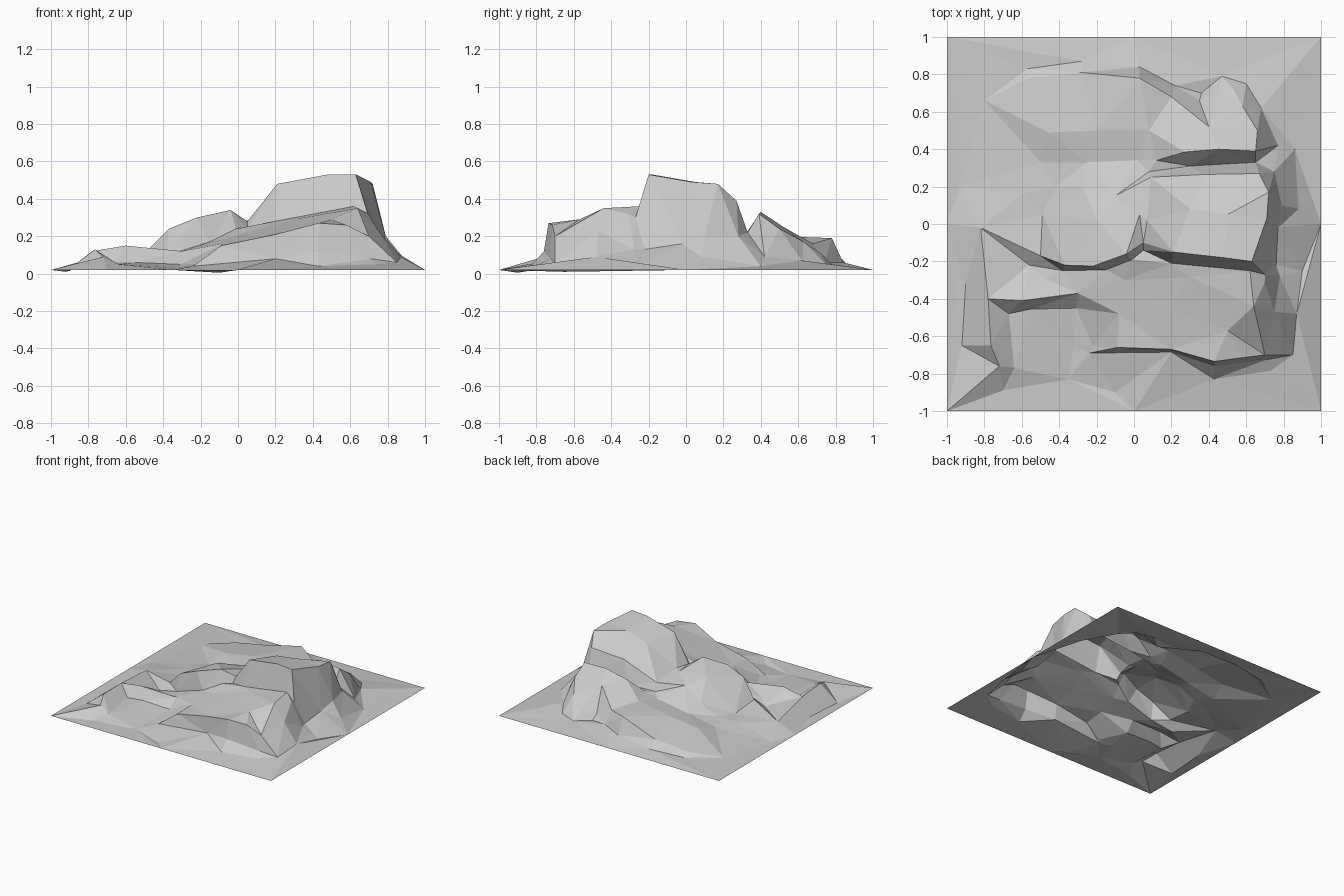
import bpy
from mathutils import Vector
from mathutils.geometry import delaunay_2d_cdt

points, creases = [], []


def crease(*pts, closed=False):
    """Add a terrain break line."""
    start = len(points)
    points.extend(Vector(p) for p in pts)
    n = len(pts)
    creases.extend((start + i, start + (i + 1) % n) for i in range(n if closed else n - 1))


def spots(*pts):
    """Add single spot heights."""
    points.extend(Vector(p) for p in pts)


# square ground border
crease((-1, -1, .02), (0, -1, .02), (1, -1, .02), (1, 0, .02),
       (1, 1, .02), (0, 1, .02), (-1, 1, .02), (-1, 0, .02), closed=True)

# main cliff: rim, foot and the gap behind it
crease((.07, .02, .29), (.05, -.10, .28), (.21, -.15, .48), (.48, -.18, .53),
       (.63, -.20, .53), (.71, .03, .49), (.72, .17, .48), (.67, .27, .39),
       (.38, .265, .37), (.09, .25, .25), closed=True)
crease((.05, -.14, .24), (.20, -.21, .28), (.62, -.25, .36), (.70, -.27, .30),
       (.76, -.22, .13), (.77, -.02, .16), (.79, .10, .20), (.75, .28, .20),
       (.65, .33, .22), (.30, .31, .20), (.08, .28, .19))
spots((.30, .08, .45), (.50, .05, .49))

# boulder: south rim and foot, north outline
crease((-.50, -.17, .11), (-.37, -.22, .24), (-.22, -.225, .30), (-.04, -.16, .34))
crease((-.56, -.22, .05), (-.38, -.25, .10), (-.15, -.245, .17), (-.01, -.19, .24))
crease((.03, .05, .28), (-.10, .15, .24), (-.27, .20, .16), (-.42, .20, .09), (-.49, .05, .08))
spots((-.20, .02, .28))

# north outcrop: rim running down to the west, and foot
crease((.12, .34, .20), (.27, .385, .28), (.45, .40, .33), (.65, .39, .32),
       (.66, .50, .24), (.58, .63, .17), (.53, .72, .11), (.46, .73, .09),
       (.35, .66, .08), (.20, .68, .16), (.03, .78, .19), (-.28, .81, .10), (-.56, .78, .06))
crease((.77, .42, .09), (.68, .62, .07), (.60, .75, .05), (.47, .79, .04),
       (.36, .70, .04), (.22, .74, .06), (.03, .84, .06), (-.28, .87, .04), (-.57, .83, .03))
spots((.40, .52, .25))

# terrace behind the boulder, sloping down to the south
crease((.08, .50, .20), (-.20, .50, .15), (-.46, .49, .11))
crease((.02, .34, .17), (-.25, .33, .12), (-.50, .33, .07))

# south shelf: overhung rim, face bottom, outer foot and raised eastern top
crease((-.22, -.65, .05), (-.09, -.66, .15), (.20, -.67, .21), (.43, -.735, .27), (.58, -.715, .26),
       (.70, -.70, .20), (.75, -.47, .23), (.70, -.31, .32))
crease((-.24, -.69, .04), (.20, -.685, .08), (.43, -.76, .12), (.71, -.725, .08))
crease((.43, -.83, .04), (.73, -.785, .05), (.85, -.70, .06), (.87, -.48, .09), (.78, -.28, .13))
spots((.64, -.44, .35), (.50, -.57, .29), (.20, -.45, .24), (-.08, -.48, .16))

# western ridge with its south face dropping into a hollow
crease((-.60, -.41, .15), (-.30, -.37, .12), (-.05, -.30, .19), (.30, -.285, .29))
crease((-.64, -.77, .05), (-.67, -.48, .06), (-.55, -.455, .06), (-.31, -.45, .05))
crease((-.82, -.02, .07), (-.78, -.40, .12), (-.765, -.65, .13), (-.72, -.76, .09))

# gentle outer slopes
spots((-.92, -.65, .01), (-.90, -.32, .015), (-.70, -.89, .02), (-.35, -.83, .02),
      (-.32, -.65, .03), (-.48, -.29, .08), (-.80, .66, .03), (-.60, .16, .07),
      (-.93, .20, .02), (.88, .08, .09), (.86, .40, .04), (.90, -.25, .05), (-.1, -.9, .005))

# triangulate along the break lines into one faceted sheet
flat, _, faces, origin, _, _ = delaunay_2d_cdt(
    [p.to_2d() for p in points], creases, [], 0, 1e-5)
verts = [(v.x, v.y, points[o[0]].z if o else .1) for v, o in zip(flat, origin)]
mesh = bpy.data.meshes.new("rocky_terrain")
mesh.from_pydata(verts, [], faces)
mesh.update()
terrain = bpy.data.objects.new("rocky_terrain", mesh)
bpy.context.collection.objects.link(terrain)
